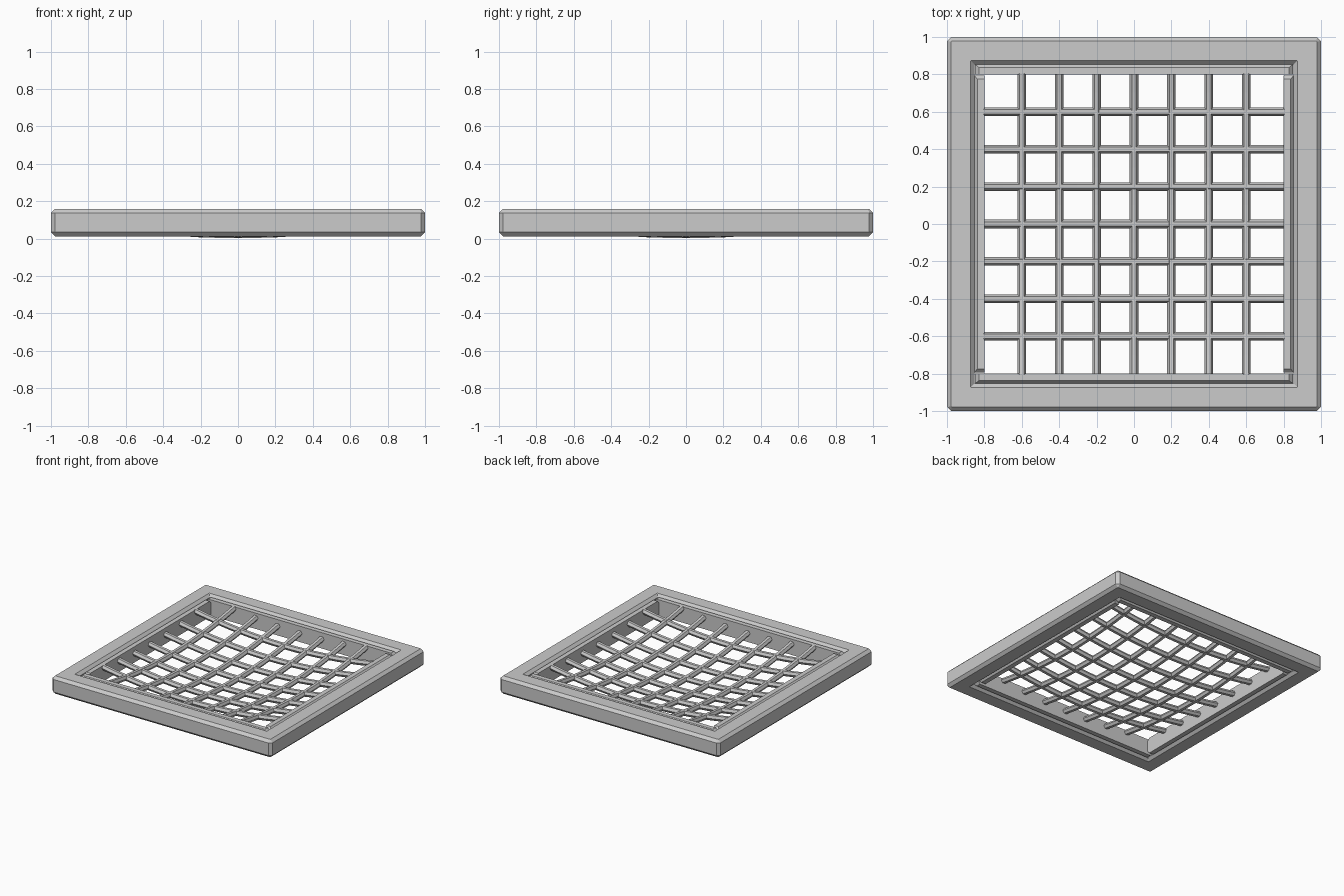
import bpy, bmesh, math
from mathutils import Vector

if "Cube" in bpy.data.objects:
    bpy.data.objects.remove(bpy.data.objects["Cube"])


def make_object(name, bm):
    bmesh.ops.recalc_face_normals(bm, faces=bm.faces)
    mesh = bpy.data.meshes.new(name)
    bm.to_mesh(mesh)
    bm.free()
    ob = bpy.data.objects.new(name, mesh)
    bpy.context.collection.objects.link(ob)
    return ob


def loft(bm, rings, closed):
    loops = [[bm.verts.new(p) for p in ring] for ring in rings]
    n = len(loops[0])
    for i in range(len(loops) if closed else len(loops) - 1):
        a, b = loops[i], loops[(i + 1) % len(loops)]
        for j in range(n):
            k = (j + 1) % n
            bm.faces.new((a[j], a[k], b[k], b[j]))
    if not closed:
        bm.faces.new(loops[0])
        bm.faces.new(loops[-1])


def square_ring(half, z, cut=0.0):
    pts = []
    for sx, sy in ((1, 1), (-1, 1), (-1, -1), (1, -1)):
        a, b = (sx * half, sy * (half - cut), z), (sx * (half - cut), sy * half, z)
        pts += [a, b] if sx * sy > 0 else [b, a]
    return pts


# outer frame: chamfered square section with clipped vertical corners
Z0, Z1, C = 0.013, 0.16, 0.022
bm = bmesh.new()
loft(bm, [square_ring(h, z, c) for h, z, c in (
    (1 - C, Z0, 0.002), (1, Z0 + C, C), (1, Z1 - C, C), (1 - C, Z1, 0.002),
    (0.873, Z1, 0.001), (0.852, Z1 - C, 0.001),
    (0.852, Z0 + C, 0.001), (0.873, Z0, 0.001))], True)
make_object("outer_frame", bm)


# inner lining rails with sloped ends
def rail(name, side, length, along_x):
    bm = bmesh.new()
    c = 0.02
    zs = (0.02, 0.04, 0.13, 0.15)
    lens = (length - c, length, length, length - c)
    outs = (0.838, 0.854, 0.854, 0.838)
    rings = []
    for z, l, o in zip(zs, lens, outs):
        p = [(0.80 * side, -l), (o * side, -l), (o * side, l), (0.80 * side, l)]
        rings.append([(b, a, z) if along_x else (a, b, z) for a, b in p])
    loft(bm, rings, False)
    make_object(name, bm)


for side, tag in ((-1, "low"), (1, "high")):
    rail("lining_rail_x_" + tag, side, 0.85, True)
    rail("lining_rail_y_" + tag, side, 0.795, False)

# sagging lattice bars lying on a shallow bowl
R, BAR = 4.6, 0.023


def bar(name, offset, along_x):
    bm = bmesh.new()
    rings = []
    for i in range(17):
        t = -0.805 + 1.61 * i / 16
        z = BAR + R - math.sqrt(R * R - t * t - offset * offset)
        ring = []
        for k in range(6):
            a = k * math.pi / 3
            u, w = offset + BAR * math.cos(a), z + BAR * math.sin(a)
            ring.append((t, u, w) if along_x else (u, t, w))
        rings.append(ring)
    loft(bm, rings, False)
    make_object(name, bm)


for i in range(7):
    off = (i - 3) * 0.2
    bar("lattice_bar_x_%d" % i, off, True)
    bar("lattice_bar_y_%d" % i, off, False)
